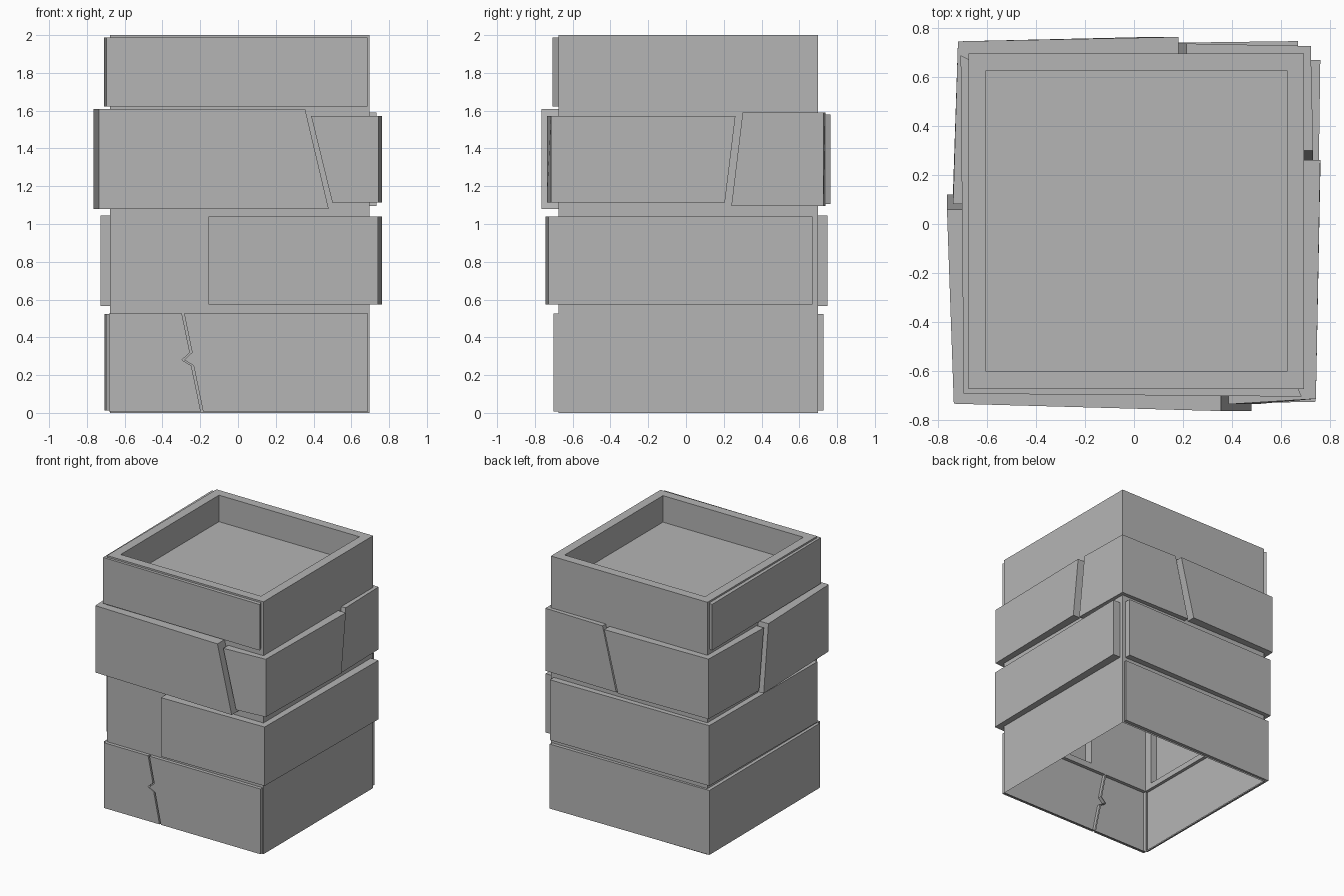
import bpy, bmesh

if "Cube" in bpy.data.objects:
    bpy.data.objects.remove(bpy.data.objects["Cube"])

IN = 0.67  # how far planks reach into the core wall


def new_object(name, bm):
    bmesh.ops.recalc_face_normals(bm, faces=bm.faces)
    me = bpy.data.meshes.new(name)
    bm.to_mesh(me)
    bm.free()
    ob = bpy.data.objects.new(name, me)
    bpy.context.collection.objects.link(ob)
    return ob


def prism(name, low, high):
    """Solid between two matching outlines."""
    bm = bmesh.new()
    a = [bm.verts.new(p) for p in low]
    b = [bm.verts.new(p) for p in high]
    n = len(a)
    bm.faces.new(a)
    bm.faces.new(b)
    for i in range(n):
        j = (i + 1) % n
        bm.faces.new((a[i], a[j], b[j], b[i]))
    return new_object(name, bm)


def clamp(v):
    return max(-IN, min(IN, v))


def plank(name, z0, z1, outer, start=(0, 0), end=(0, 0)):
    """Plank along a plan path; start/end shift the bottom ends for slanted cuts."""
    low = [list(p) for p in outer]
    for k in (0, 1):
        low[0][k] += start[k]
        low[-1][k] += end[k]

    def ring(pts, z):
        inner = [(clamp(x), clamp(y)) for x, y in reversed(pts)]
        return [(x, y, z) for x, y in [*pts, *inner]]
    return prism(name, ring(low, z0), ring(outer, z1))


# Core box with a sunken top
bm = bmesh.new()
bmesh.ops.create_cube(bm, size=1)
for v in bm.verts:
    v.co = (0.696 if v.co.x > 0 else -0.677, 0.698 if v.co.y > 0 else -0.675, 2 if v.co.z > 0 else 0)
bm.normal_update()
top = max(bm.faces, key=lambda f: f.calc_center_median().z)
bmesh.ops.inset_region(bm, faces=[top], thickness=0.071, use_even_offset=True)
new = bmesh.ops.extrude_discrete_faces(bm, faces=[top])["faces"]
bmesh.ops.translate(bm, verts=new[0].verts, vec=(0, 0, -0.21))
shell = new_object("plank_box", bm)

parts = []
# Bottom tier: cracked front and wrapped left/back
crack = [(-0.297, 0.525), (-0.255, 0.32), (-0.297, 0.28), (-0.247, 0.25), (-0.197, 0.008)]
left = [(-0.683, 0.008), (-0.683, 0.525)] + crack
right = [(x + 0.012, z) for x, z in crack] + [(0.689, 0.008), (0.689, 0.525)]
for name, prof in (("bottom_front_left", left), ("bottom_front_right", right)):
    parts.append(prism(name, [(x, -IN, z) for x, z in prof], [(x, -0.702, z) for x, z in prof]))
parts.append(plank("bottom_left_back", 0.012, 0.523, [(-0.70, -0.68), (-0.706, 0.715), (0.69, 0.727)]))

# Second tier: front/right wrap and back/left wrap
parts.append(plank("second_front_right", 0.573, 1.04, [(-0.155, -0.745), (0.742, -0.727), (0.762, 0.67)]))
parts.append(plank("second_back_left", 0.567, 1.045, [(0.67, 0.748), (-0.715, 0.73), (-0.728, -0.61)]))

# Third tier: four corner planks with slanted gaps
parts.append(plank("third_front_left", 1.08, 1.61,
                   [(0.355, -0.765), (-0.737, -0.735), (-0.765, 0.06)], (0.125, 0), (0, 0.06)))
parts.append(plank("third_front_right", 1.115, 1.573,
                   [(0.387, -0.737), (0.744, -0.715), (0.762, 0.262)], (0.112, 0), (0, -0.056)))
parts.append(plank("third_back_right", 1.095, 1.59,
                   [(0.733, 0.30), (0.723, 0.728), (0.215, 0.738)], (0, -0.06), (-0.12, 0)))
parts.append(plank("third_back_left", 1.105, 1.58,
                   [(0.182, 0.765), (-0.72, 0.747), (-0.74, 0.082)], (-0.12, 0), (0, 0.06)))

# Top tier: front/left wrap
parts.append(plank("top_front_left", 1.623, 1.987, [(0.686, -0.706), (-0.697, -0.694), (-0.709, 0.69)]))

# Merge all planks into one skin
bpy.context.view_layer.objects.active = shell
for p in parts:
    m = shell.modifiers.new("union", "BOOLEAN")
    m.operation = "UNION"
    m.solver = "EXACT"
    m.object = p
    bpy.ops.object.modifier_apply(modifier=m.name)
    bpy.data.objects.remove(p)

# Open underside
bm = bmesh.new()
bm.from_mesh(shell.data)
bmesh.ops.delete(bm, geom=[f for f in bm.faces if all(v.co.z < 0.004 for v in f.verts)], context="FACES")
bm.to_mesh(shell.data)
bm.free()

# Dark grey finish
grey = bpy.data.materials.new("dark_grey")
grey.diffuse_color = (0.46, 0.46, 0.46, 1)
grey.use_nodes = True
grey.node_tree.nodes["Principled BSDF"].inputs["Base Color"].default_value = grey.diffuse_color
shell.data.materials.clear()
shell.data.materials.append(grey)
